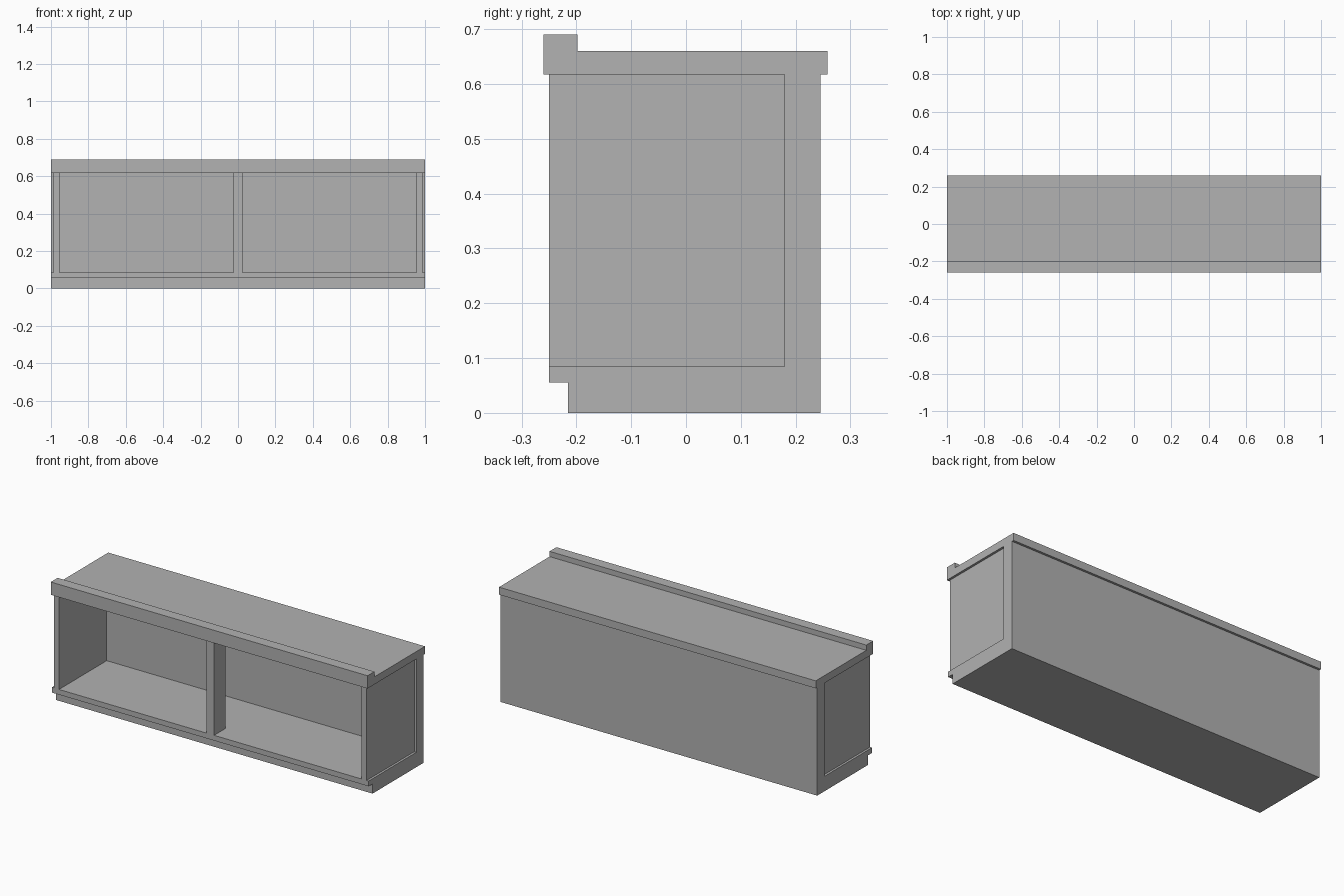
import bpy
import bmesh

cube = bpy.data.objects.get("Cube")
if cube:
    bpy.data.objects.remove(cube, do_unlink=True)

# Single plain grey finish
grey = bpy.data.materials.new("plain_grey")
grey.use_nodes = True
colour = (0.445, 0.445, 0.445, 1)
grey.diffuse_color = colour
grey.node_tree.nodes["Principled BSDF"].inputs["Base Color"].default_value = colour


def extrude_profile(name, profile, x0, x1):
    """Extrude a side profile of (y, z) points along x."""
    bm = bmesh.new()
    face = bm.faces.new([bm.verts.new((x0, y, z)) for y, z in profile])
    swept = bmesh.ops.extrude_face_region(bm, geom=[face])["geom"]
    moved = [v for v in swept if isinstance(v, bmesh.types.BMVert)]
    bmesh.ops.translate(bm, verts=moved, vec=(x1 - x0, 0, 0))
    bmesh.ops.recalc_face_normals(bm, faces=bm.faces)
    mesh = bpy.data.meshes.new(name)
    bm.to_mesh(mesh)
    bm.free()
    mesh.materials.append(grey)
    obj = bpy.data.objects.new(name, mesh)
    bpy.context.collection.objects.link(obj)
    return obj


def rectangle(y0, y1, z0, z1):
    return [(y0, z0), (y1, z0), (y1, z1), (y0, z1)]


half = 1.0
front, inner_back, back = -0.25, 0.18, 0.245
floor, ceiling = 0.085, 0.617

# Plinth with toe recess, cabinet floor and thick back wall
extrude_profile("cabinet_body", [
    (-0.215, 0), (back, 0), (back, ceiling), (inner_back, ceiling),
    (inner_back, floor), (front, floor), (front, 0.055), (-0.215, 0.055),
], -half, half)

# Worktop with raised front lip
extrude_profile("worktop", [
    (-0.26, ceiling), (0.258, ceiling), (0.258, 0.66),
    (-0.198, 0.66), (-0.198, 0.69), (-0.26, 0.69),
], -half, half)

# End panels, set in slightly from the ends
for side, sign in (("left", 1), ("right", -1)):
    extrude_profile(side + "_end_panel", rectangle(front, inner_back, floor, ceiling),
                    sign * 0.955, sign * 0.987)

# Shallow centre post at the front opening
extrude_profile("centre_post", rectangle(front, -0.145, floor, ceiling), -0.024, 0.024)
